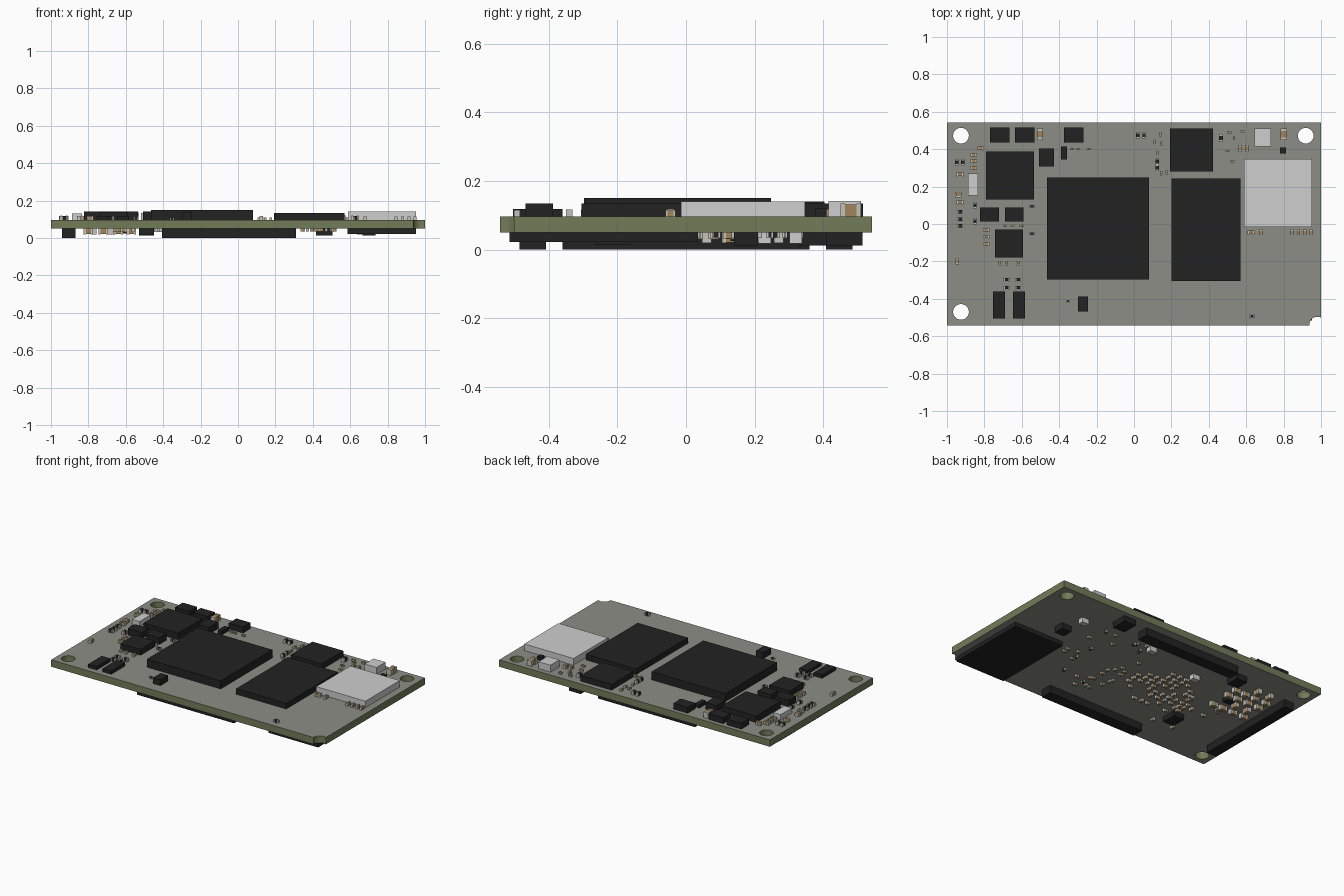
import bpy
import bmesh
import random
from math import pi, cos, sin, radians
from mathutils import Matrix, Vector

if "Cube" in bpy.data.objects:
    bpy.data.objects.remove(bpy.data.objects["Cube"])

TOP, BOTTOM = .096, .05
HALF_LENGTH, HALF_WIDTH = 1, .543
random.seed(4)


def make_material(name, red, green, blue):
    material = bpy.data.materials.new(name)
    material.use_nodes = True
    colour = (red, green, blue, 1)
    material.diffuse_color = colour
    material.node_tree.nodes["Principled BSDF"].inputs["Base Color"].default_value = colour
    return material


GREY = make_material("board grey", .27, .27, .24)
GREEN = make_material("board edge green", .17, .2, .1)
BLACK = make_material("package black", .016, .016, .016)
WHITE = make_material("shield white", .62, .62, .62)
TAN = make_material("ceramic tan", .36, .23, .1)
METAL = make_material("terminal metal", .55, .55, .5)


def link(name, mesh):
    obj = bpy.data.objects.new(name, mesh)
    bpy.context.collection.objects.link(obj)
    return obj


def add_box(bm, low, high, index=0):
    low, high = Vector(low), Vector(high)
    size = high - low
    matrix = Matrix.Translation((low + high) / 2) @ Matrix.Diagonal((*size, 1))
    made = bmesh.ops.create_cube(bm, size=1, matrix=matrix)
    for face in {f for v in made["verts"] for f in v.link_faces}:
        face.material_index = index


def finish(bm, name, materials):
    mesh = bpy.data.meshes.new(name)
    bm.to_mesh(mesh)
    bm.free()
    for material in materials:
        mesh.materials.append(material)
    return mesh


def block(name, left, right, front, back, level, material=BLACK):
    """Box package resting on the board; level is its outer height."""
    base = TOP if level > TOP else BOTTOM
    bm = bmesh.new()
    add_box(bm, (left, front, min(base, level)), (right, back, max(base, level)))
    return link(name, finish(bm, name, [material]))


def terminal_part(name, body):
    """Small surface part of unit length with a metal cap at each end."""
    bm = bmesh.new()
    add_box(bm, (-.28, -.26, 0), (.28, .26, .6))
    for side in (-1, 1):
        ends = sorted((side * .28, side * .5))
        add_box(bm, (ends[0], -.28, 0), (ends[1], .28, .63), 1)
    return finish(bm, name, [body, METAL])


PARTS = {"capacitor": terminal_part("capacitor", TAN),
         "resistor": terminal_part("resistor", BLACK)}


def place(kind, x, y, size, turned=False, below=False):
    obj = link(kind, PARTS[kind])
    obj.location = (x, y, BOTTOM if below else TOP)
    obj.rotation_euler = (pi if below else 0, 0, pi / 2 if turned else 0)
    obj.scale = (size, size, size)


def grid(kind, columns, rows, size, turned=False, below=False):
    for x in columns:
        for y in rows:
            place(kind, x, y, size, turned, below)


# Circuit board: outline with one notched corner and three mounting holes
def arc(x, y, radius, start, end, steps):
    angles = [radians(start + (end - start) * i / steps) for i in range(steps + 1)]
    return [(x + radius * cos(a), y + radius * sin(a)) for a in angles]


L, W = HALF_LENGTH, HALF_WIDTH
loops = [[(-L, -W)] + arc(L - .02, -W + .005, .042, 187, 62, 12) + [(L, W), (-L, W)]]
for hole_x, hole_y in ((-.925, .472), (.918, .472), (-.925, -.47)):
    loops.append(arc(hole_x, hole_y, .042, 0, 360, 32)[:-1])
curve = bpy.data.curves.new("board_outline", "CURVE")
curve.dimensions = "2D"
curve.fill_mode = "BOTH"
curve.extrude = (TOP - BOTTOM) / 2
for loop in loops:
    spline = curve.splines.new("POLY")
    spline.points.add(len(loop) - 1)
    spline.use_cyclic_u = True
    for point, (x, y) in zip(spline.points, loop):
        point.co = (x, y, 0, 1)
outline = link("board_outline", curve)
graph = bpy.context.evaluated_depsgraph_get()
flat = bpy.data.meshes.new_from_object(outline.evaluated_get(graph))
bpy.data.objects.remove(outline)
bm = bmesh.new()
bm.from_mesh(flat)
bmesh.ops.remove_doubles(bm, verts=bm.verts, dist=.0001)
bmesh.ops.recalc_face_normals(bm, faces=bm.faces)
for face in bm.faces:
    face.smooth = False
    face.material_index = 0 if abs(face.normal.z) > .5 else 1
board = link("circuit_board", finish(bm, "circuit_board", [GREY, GREEN]))
board.location.z = (TOP + BOTTOM) / 2

# Large packages on top
block("processor", -.465, .08, -.297, .248, .15)
block("memory_chip_top", .2, .57, -.305, .243, .134)
block("controller_chip", .193, .422, .28, .51, .134)
block("power_chip", -.79, -.535, .132, .388, .14)
block("regulator_chip", -.743, -.594, -.18, -.03, .135)
block("radio_shield", .588, .952, -.015, .347, .14, WHITE)
block("crystal", .645, .733, .415, .51, .142, WHITE)
block("status_block", -.888, -.834, .152, .27, .13, WHITE)

# Small black packages on top
for left in (-.77, -.636, -.374):
    block("inductor_back", left, left + .105, .436, .516, .135)
for left in (-.823, -.69):
    block("inductor_middle", left, left + .1, .013, .088, .14)
for left in (-.754, -.647):
    block("diode_front", left, left + .064, -.505, -.36, .118)
block("inductor_side", -.508, -.428, .307, .404, .14)
block("small_diode", -.39, -.358, .345, .415, .12)
block("front_switch", -.3, -.246, -.468, -.388, .135)
block("small_transistor", .78, .813, .377, .41, .12)

# Capacitors and resistors on top
grid("capacitor", [-.857], [.37, .335, .3], .036)
grid("capacitor", [-.93], [.265, .115], .036)
grid("capacitor", [-.82], [.404], .036)
grid("capacitor", [-.93, -.945], [.157], .03, True)
grid("capacitor", [-.79], [-.03, -.067, -.105], .034)
grid("capacitor", [-.945], [-.2], .034, True)
grid("capacitor", [-.717, -.68, -.62], [-.21], .026, True)
grid("capacitor", [-.69, -.65, -.6], [-.01], .022)
grid("capacitor", [-.503, .8], [.48], .06, True)
grid("capacitor", [.567, .604], [.404], .036, True)
grid("capacitor", [.625], [-.045], .036)
grid("capacitor", [.68, .845, .88, .915, .947], [-.045], .03, True)
grid("capacitor", [-.33, -.3, -.24], [.4], .02)
grid("resistor", [-.93], [.065, .025, -.01], .034)
grid("resistor", [-.947, -.915], [.33], .034, True)
grid("resistor", [-.85], [.1, .015], .034, True)
grid("resistor", [-.85], [.25], .034, True)
grid("resistor", [-.68, -.62], [-.297, -.34], .034)
grid("resistor", [-.545], [.095, -.052], .028)
grid("resistor", [.02, .053], [.475], .034, True)
grid("resistor", [.125], [.334, .3], .034, True)
grid("resistor", [.465], [.46], .04, True)
grid("resistor", [.63], [-.493], .03)
grid("resistor", [-.353], [-.413], .02)
for x, y in ((.11, .44), (.14, .48), (.145, .43), (.125, .38), (.145, .27), (.175, .275),
             (.5, .39), (.51, .49), (.525, .335), (.535, .46), (.58, .495)):
    place("capacitor", x, y, .022, random.random() < .5)

# Board connectors underneath
for name, middle in (("front", -.447), ("back", .447)):
    block("connector_" + name, -.405, .31, middle - .038, middle + .038, 0)
block("connector_side", -.94, -.87, -.36, .36, 0)

# Packages underneath
block("memory_chip_bottom", .585, .953, -.515, .035, .022)
block("lower_regulator", .665, .735, .14, .21, .012)
block("lower_inductor_back", .418, .505, .408, .515, .012)
block("lower_inductor_side", -.53, -.45, .33, .42, .012)
block("lower_switch", -.53, -.45, -.265, -.165, .015)
block("lower_transistor", -.64, -.58, .13, .18, .025)
for x, y in ((.66, .32), (.13, .32), (-.28, .23)):
    block("lower_white_block", x - .025, x + .025, y - .018, y + .018, .018, WHITE)

# Capacitor bank underneath, beside the side connector
grid("capacitor", [-.8, -.72, -.64, -.57], [.06, .2, .27], .05, False, True)
grid("capacitor", [-.77, -.68], [.13, .34], .05, True, True)

# Decoupling cluster underneath the processor
for row in range(-4, 5):
    for column in range(-4, 5):
        if row * row + column * column < 18 and random.random() < .8:
            x, y = -.215 + column * .052, -.01 + row * .045
            place("capacitor", x, y, .03, (row + column) % 2 == 0, True)

# Loose small parts underneath the rest of the board
for i in range(34):
    kind = "resistor" if i % 4 == 0 else "capacitor"
    place(kind, random.uniform(.06, .52), random.uniform(-.3, .33), .025, i % 2 == 0, True)
for i in range(14):
    place("capacitor", random.uniform(-.72, -.4), random.uniform(-.35, .05), .03, i % 2 == 0, True)
